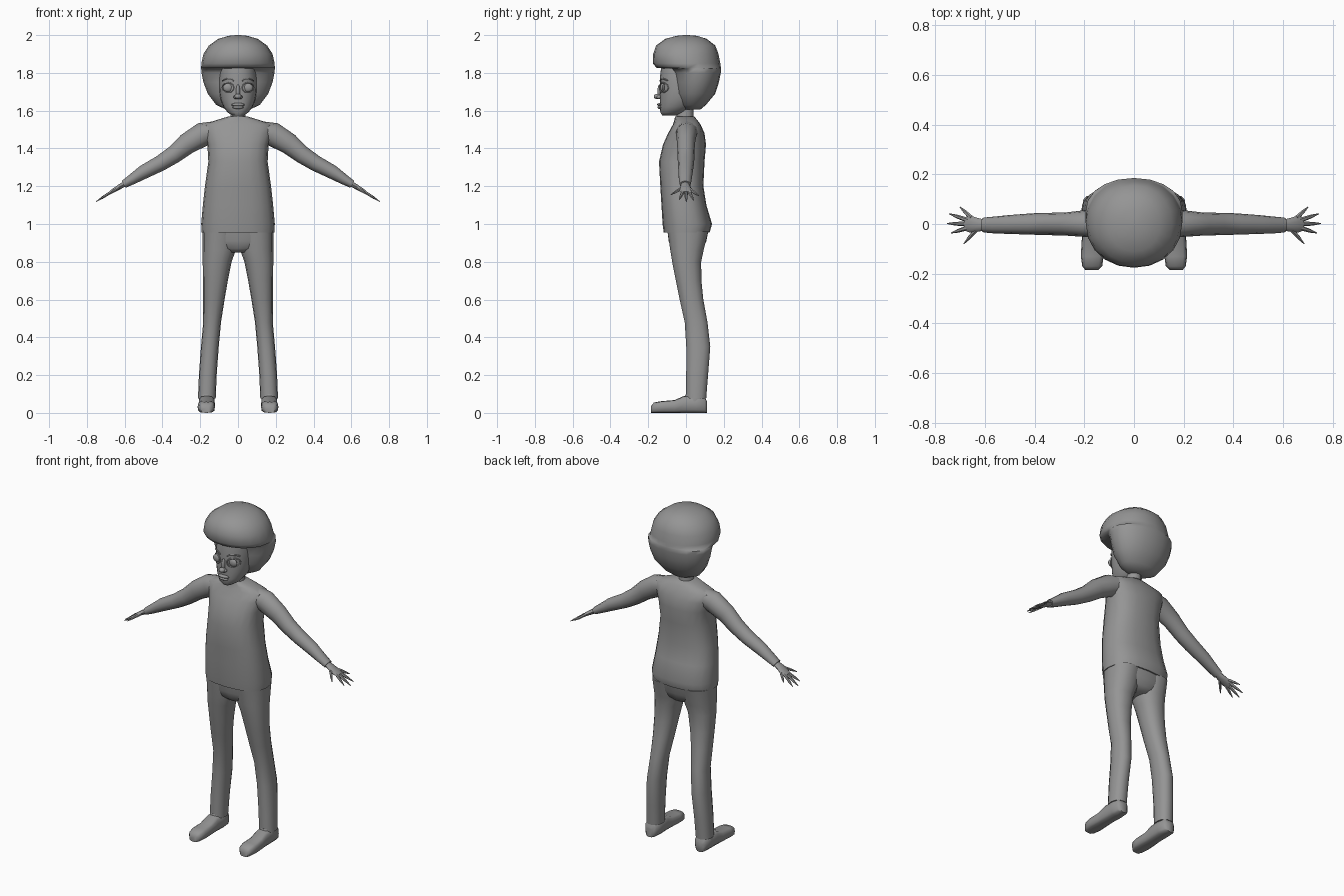
import bpy, bmesh, math
from mathutils import Vector

grey = bpy.data.materials.new("plain_grey")
grey.diffuse_color = (0.3, 0.3, 0.3, 1)


def finish(name, bm, mirror=False, angle=50):
    bmesh.ops.recalc_face_normals(bm, faces=bm.faces)
    me = bpy.data.meshes.new(name)
    bm.to_mesh(me)
    bm.free()
    ob = bpy.data.objects.new(name, me)
    bpy.context.collection.objects.link(ob)
    me.materials.append(grey)
    if mirror:
        ob.modifiers.new("mirror", 'MIRROR')
    bpy.ops.object.select_all(action='DESELECT')
    ob.select_set(True)
    bpy.context.view_layer.objects.active = ob
    bpy.ops.object.shade_smooth_by_angle(angle=math.radians(angle))
    return ob


def skin(bm, rings):
    """Bridge equal rings of points and cap both ends."""
    vs = [[bm.verts.new(p) for p in r] for r in rings]
    n = len(vs[0])
    for a, b in zip(vs, vs[1:]):
        for i in range(n):
            j = (i + 1) % n
            bm.faces.new((a[i], a[j], b[j], b[i]))
    bm.faces.new(vs[0][::-1])
    bm.faces.new(vs[-1])


def spow(v, p):
    return math.copysign(abs(v) ** p, v)


def ring(c, u, v, n, p=1.0):
    c, u, v = Vector(c), Vector(u), Vector(v)
    return [c + u * spow(math.cos(t), p) + v * spow(math.sin(t), p)
            for t in (2 * math.pi * i / n for i in range(n))]


def stack(name, rows, n=16, p=1.0, mirror=False, angle=50, tilt=0.0):
    """Upright form from rows of z, x min, x max, y front, y back."""
    bm = bmesh.new()
    skin(bm, [ring(((a + b) / 2, (f + k) / 2, z), ((b - a) / 2, 0, 0),
                   (0, (k - f) / 2, tilt * (k - f) / 2), n, p) for z, a, b, f, k in rows])
    return finish(name, bm, mirror, angle)


def limb(bm, rows, n=10):
    """Tube along a path, rows of centre, radius in y, radius across."""
    pts = [Vector(r[0]) for r in rows]
    rings = []
    for i, (c, ry, rt) in enumerate(rows):
        d = (pts[min(i + 1, len(pts) - 1)] - pts[max(i - 1, 0)]).normalized()
        side = (Vector((0, 1, 0)) - d * d.y).normalized()
        rings.append(ring(c, side * ry, d.cross(side) * rt, n))
    skin(bm, rings)


def blob(name, loc, size, mirror=False, seg=12):
    bm = bmesh.new()
    bmesh.ops.create_uvsphere(bm, u_segments=seg, v_segments=8, radius=1)
    for v in bm.verts:
        v.co = Vector([v.co[i] * size[i] + loc[i] for i in range(3)])
    return finish(name, bm, mirror)


# Shirt
shirt = [(.955, .192, -.118, .125), (1.0, .195, -.124, .138), (1.1, .186, -.130, .108),
         (1.2, .175, -.136, .092), (1.33, .157, -.143, .098), (1.42, .162, -.122, .106),
         (1.48, .180, -.095, .098), (1.525, .185, -.070, .078), (1.548, .12, -.062, .062),
         (1.568, .055, -.058, .045)]
stack("shirt", [(z, -w, w, f, k) for z, w, f, k in shirt], 20, .82)

# Sleeves
bm = bmesh.new()
limb(bm, [((.12, .005, 1.495), .06, .05), ((.185, .002, 1.475), .055, .064),
          ((.27, 0, 1.425), .047, .056), ((.34, 0, 1.367), .045, .047),
          ((.41, 0, 1.322), .043, .042), ((.50, -.002, 1.275), .038, .037),
          ((.56, -.004, 1.237), .034, .028), ((.605, -.004, 1.21), .030, .021)], 12)
finish("sleeves", bm, True)

# Hands with fanned fingers
bm = bmesh.new()
limb(bm, [((.59, -.004, 1.217), .02, .015), ((.625, -.004, 1.198), .027, .014),
          ((.66, 0, 1.177), .034, .011), ((.68, 0, 1.165), .027, .008)], 10)
for base, tip in [((.655, .025, 1.18), (.70, .068, 1.15)), ((.668, .015, 1.172), (.743, .041, 1.125)),
                  ((.67, 0, 1.17), (.752, .002, 1.118)), ((.668, -.015, 1.172), (.735, -.036, 1.128)),
                  ((.63, -.018, 1.193), (.685, -.08, 1.155))]:
    b, t = Vector(base), Vector(tip)
    limb(bm, [(b, .010, .009), (b.lerp(t, .6), .0075, .007), (t, .002, .002)], 6)
finish("hands", bm, True)

# Trousers
stack("trouser_seat", [(.85, -.06, .06, -.06, .07), (.87, -.13, .13, -.08, .09),
                       (.91, -.175, .175, -.092, .108), (.98, -.182, .182, -.10, .122)], 20, .85)
stack("trouser_legs", [(.075, .118, .212, .0, .108), (.2, .113, .207, .0, .118),
                       (.35, .102, .196, .0, .13), (.48, .090, .184, -.008, .115),
                       (.6, .071, .184, -.035, .093), (.7, .054, .185, -.055, .083),
                       (.8, .034, .187, -.075, .082), (.86, .012, .187, -.085, .095),
                       (.96, .005, .187, -.10, .12)], 14, .88, True)

# Shoes: body sections along y, with ankle collar
shoe = [(-.186, .145, .195, .035), (-.17, .128, .208, .055), (-.13, .122, .214, .062),
        (-.06, .125, .210, .068), (-.01, .125, .208, .09), (.05, .122, .208, .09),
        (.098, .128, .204, .085), (.112, .145, .19, .06)]
bm = bmesh.new()
skin(bm, [ring(((a + b) / 2, y, h / 2), ((b - a) / 2, 0, 0), (0, 0, h / 2), 12, .6)
          for y, a, b, h in shoe])
finish("shoes", bm, True)
stack("shoe_collars", [(.06, .126, .207, -.015, .105), (.098, .128, .206, -.002, .10)], 12, 1, True)

# Neck and head
stack("neck", [(1.52, -.05, .05, -.055, .045), (1.57, -.041, .041, -.05, .04),
               (1.66, -.04, .04, -.05, .04)], 12)
head = [(1.574, .028, -.125, -.055), (1.59, .055, -.136, -.01), (1.62, .077, -.138, .03),
        (1.66, .092, -.138, .07), (1.70, .099, -.139, .09), (1.74, .101, -.137, .1),
        (1.78, .10, -.138, .1), (1.84, .09, -.13, .09)]
stack("head", [(z, -w, w, f, k) for z, w, f, k in head], 20, .92)

# Hair with a fringe overhanging the face
hair = [(1.605, .06, -.01, .075), (1.63, .115, -.03, .105), (1.69, .16, -.055, .155),
        (1.75, .183, -.062, .174), (1.80, .193, -.07, .184), (1.822, .195, -.085, .185),
        (1.826, .195, -.155, .185), (1.85, .194, -.176, .182), (1.90, .183, -.174, .172),
        (1.945, .154, -.158, .155), (1.98, .105, -.11, .11), (1.996, .05, -.05, .06),
        (2.0, .012, -.012, .012)]
ob = stack("hair", [(z, -w, w, f, k) for z, w, f, k in hair], 20, .95, angle=60)

# Face details
blob("eyes", (.053, -.124, 1.722), (.027, .012, .023), True)
blob("nose_bridge", (0, -.138, 1.70), (.011, .014, .04))
blob("nose_tip", (0, -.150, 1.675), (.019, .021, .014))
blob("nostrils", (.014, -.144, 1.672), (.011, .012, .010), True)
blob("upper_lip", (0, -.139, 1.632), (.036, .014, .009))
blob("lower_lip", (0, -.138, 1.618), (.030, .014, .009))

# Eyelid rims and brows as thin arcs
for name, rx, rz, cz, a0, a1, r in [("eyelids", .030, .026, 1.722, 0, 360, .004),
                                    ("eyebrows", .034, .024, 1.745, 35, 150, .004)]:
    bm = bmesh.new()
    rows = []
    for i in range(13):
        t = math.radians(a0 + (a1 - a0) * i / 12)
        x = .053 + rx * math.cos(t)
        y = -.139 * max(0, 1 - (x / .102) ** 2.2) ** .4
        y = -.02 + y * 1.0 + .02
        rows.append(((x, y, cz + rz * math.sin(t)), r, r))
    limb(bm, rows, 6)
    finish(name, bm, True)
